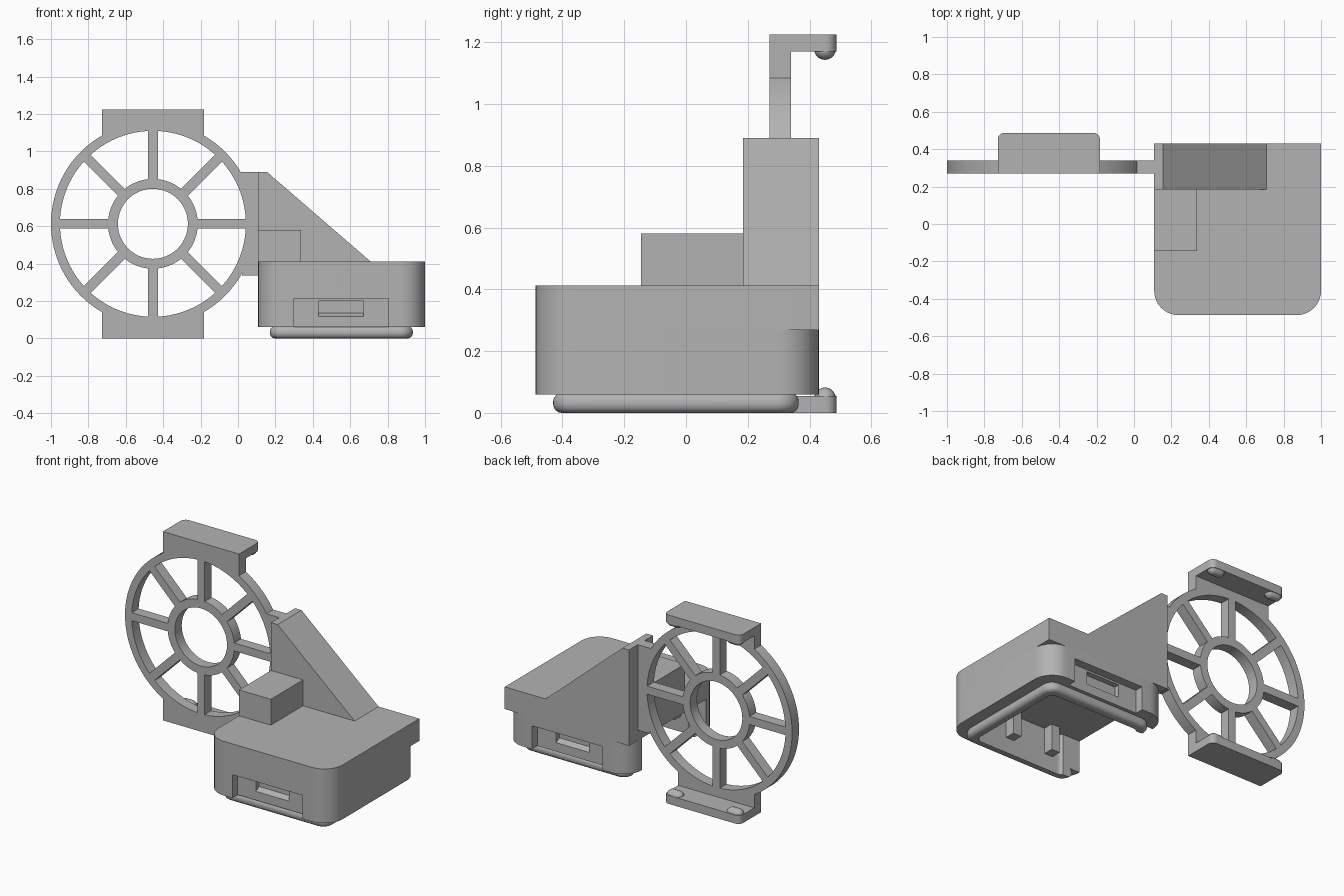
import bpy, bmesh, math
from mathutils import Vector

cube = bpy.data.objects.get("Cube")
if cube:
    bpy.data.objects.remove(cube, do_unlink=True)

grey = bpy.data.materials.new("plain grey")
grey.use_nodes = True
GREY = (0.45, 0.45, 0.45, 1)
grey.diffuse_color = GREY
grey.node_tree.nodes["Principled BSDF"].inputs["Base Color"].default_value = GREY


def finish(name, bm):
    bmesh.ops.recalc_face_normals(bm, faces=bm.faces)
    mesh = bpy.data.meshes.new(name)
    bm.to_mesh(mesh)
    bm.free()
    mesh.materials.append(grey)
    ob = bpy.data.objects.new(name, mesh)
    bpy.context.collection.objects.link(ob)
    return ob


def prism(name, points, lo, hi, axis="z"):
    """Extrude a flat outline along one axis."""
    place = {"x": lambda a, b, c: (c, a, b),
             "y": lambda a, b, c: (a, c, b),
             "z": lambda a, b, c: (a, b, c)}[axis]
    bm = bmesh.new()
    face = bm.faces.new([bm.verts.new(place(a, b, lo)) for a, b in points])
    top = bmesh.ops.extrude_face_region(bm, geom=[face])
    verts = [g for g in top["geom"] if isinstance(g, bmesh.types.BMVert)]
    bmesh.ops.translate(bm, verts=verts, vec=Vector(place(0, 0, hi - lo)))
    return finish(name, bm)


def rounded(x0, x1, y0, y1, front=0.0, back=0.0):
    """Rectangle outline with separate front and back corner radii."""
    pts = []
    corners = [(x0, y0, 1, 1, front), (x1, y0, -1, 1, front),
               (x1, y1, -1, -1, back), (x0, y1, 1, -1, back)]
    for i, (x, y, sx, sy, r) in enumerate(corners):
        steps = 10 if r else 0
        for k in range(steps + 1):
            a = math.pi + math.pi / 2 * (i + k / max(steps, 1))
            pts.append((x + r * (sx + math.cos(a)), y + r * (sy + math.sin(a))))
    return pts


def box(name, x0, x1, y0, y1, z0, z1):
    return prism(name, rounded(x0, x1, y0, y1), z0, z1)


def apply_modifiers(ob):
    bpy.context.view_layer.objects.active = ob
    for mod in list(ob.modifiers):
        bpy.ops.object.modifier_apply(modifier=mod.name)


def cut(ob, cutter):
    mod = ob.modifiers.new("cut", "BOOLEAN")
    mod.operation, mod.solver, mod.object = "DIFFERENCE", "EXACT", cutter
    apply_modifiers(ob)
    bpy.data.objects.remove(cutter, do_unlink=True)


def smooth(ob):
    bpy.ops.object.select_all(action="DESELECT")
    ob.select_set(True)
    bpy.context.view_layer.objects.active = ob
    bpy.ops.object.shade_smooth_by_angle(angle=math.radians(30))


# Spoked wheel
CX, CZ = -0.455, 0.6125
Y0, Y1 = 0.27, 0.34
R_OUT, R_IN, HUB_OUT, HUB_IN = 0.545, 0.497, 0.24, 0.187


def tube(name, r_out, r_in, n=96):
    bm = bmesh.new()
    rings = []
    for r, y in ((r_out, Y0), (r_out, Y1), (r_in, Y1), (r_in, Y0)):
        rings.append([bm.verts.new((CX + r * math.cos(math.tau * i / n), y,
                                    CZ + r * math.sin(math.tau * i / n))) for i in range(n)])
    for a, b in zip(rings, rings[1:] + rings[:1]):
        for i in range(n):
            j = (i + 1) % n
            bm.faces.new((a[i], a[j], b[j], b[i]))
    smooth(finish(name, bm))


tube("wheel_rim", R_OUT, R_IN)
tube("wheel_hub", HUB_OUT, HUB_IN)
for i in range(8):
    a = math.tau * i / 8
    c, s = math.cos(a), math.sin(a)
    outline = [(CX + r * c - w * s, CZ + r * s + w * c)
               for r, w in ((0.22, -0.026), (0.51, -0.026), (0.51, 0.026), (0.22, 0.026))]
    prism("wheel_spoke", outline, Y0, Y1, "y")

# Top and bottom mounting tabs with flanges and round catches
HALF, RS = 0.273, 0.52
for side, word in ((1, "top"), (-1, "bottom")):
    edge = CZ + side * CZ
    arc = [(CX + HALF * t / 8, CZ + side * math.sqrt(RS ** 2 - (HALF * t / 8) ** 2))
           for t in range(-8, 9)]
    prism(word + "_tab", arc + [(CX + HALF, edge), (CX - HALF, edge)], Y0, Y1, "y")
    inner = edge - side * 0.055
    flange = prism(word + "_flange", rounded(CX - HALF, CX + HALF, Y0, 0.487, 0, 0.035),
                   min(edge, inner), max(edge, inner))
    smooth(flange)
    for sx in (-1, 1):
        bm = bmesh.new()
        bmesh.ops.create_uvsphere(bm, u_segments=24, v_segments=16, radius=0.035)
        for v in bm.verts:
            v.co.x += 0.02 * (1 if v.co.x > 0 else -1)
            v.co += Vector((CX + sx * 0.215, 0.45, inner + side * 0.008))
        smooth(finish(word + "_catch", bm))

# Bracket joining the wheel to the housing
prism("wheel_bracket", [(0.02, 0.335), (0.13, 0.335), (0.13, 0.89), (0.015, 0.89),
                        (0.06, 0.75), (0.075, 0.61), (0.06, 0.48)], Y0, Y1, "y")
prism("sloped_wall", [(0.108, 0.41), (0.71, 0.41), (0.155, 0.89), (0.108, 0.89)],
      0.185, 0.43, "y")
box("side_block", 0.108, 0.337, -0.145, 0.185, 0.41, 0.58)

# Housing: solid lid, hollow walls and a bottom rim, open below and at one side
X0, X1, YF, YB, MID = 0.108, 1.0, -0.487, 0.43, 0.268
lid = prism("housing_lid", rounded(X0, X1, YF, YB, 0.13, 0), MID, 0.412)
walls = prism("housing_walls", rounded(X0, X1, YF, YB, 0.13, 0.13), 0.06, MID)
rim = prism("bottom_rim", rounded(0.17, 0.935, -0.43, 0.365, 0.07, 0.07), 0, 0.065)
bev = rim.modifiers.new("round", "BEVEL")
bev.width, bev.segments = 0.028, 4
bev.limit_method, bev.angle_limit = "ANGLE", math.radians(60)
apply_modifiers(rim)
for part in (walls, rim):
    cut(part, prism("cavity", rounded(0.225, 0.88, -0.375, 0.31, 0.04, 0.04), -0.1, 0.4))
    cut(part, box("side_opening", 0, 0.4, -0.36, 0.295, -0.1, 0.4))

# Clip recesses with sloped pockets, front and back
for face, depth in ((YF, 1), (YB, -1)):
    a, b = sorted((face - depth * 0.1, face + depth * 0.055))
    cut(walls, box("recess", 0.3, 0.805, a, b, 0, 0.212))
    y = face + depth * 0.05
    cut(walls, prism("pocket", [(y, 0.115), (y + depth * 0.04, 0.135),
                                (y + depth * 0.04, 0.2), (y, 0.2)], 0.43, 0.67, "x"))
for part in (lid, walls, rim):
    smooth(part)

# Small posts on the inside of the front wall
for x in (0.33, 0.62):
    box("inner_post", x - 0.03, x + 0.03, -0.38, -0.31, 0.1, MID)
